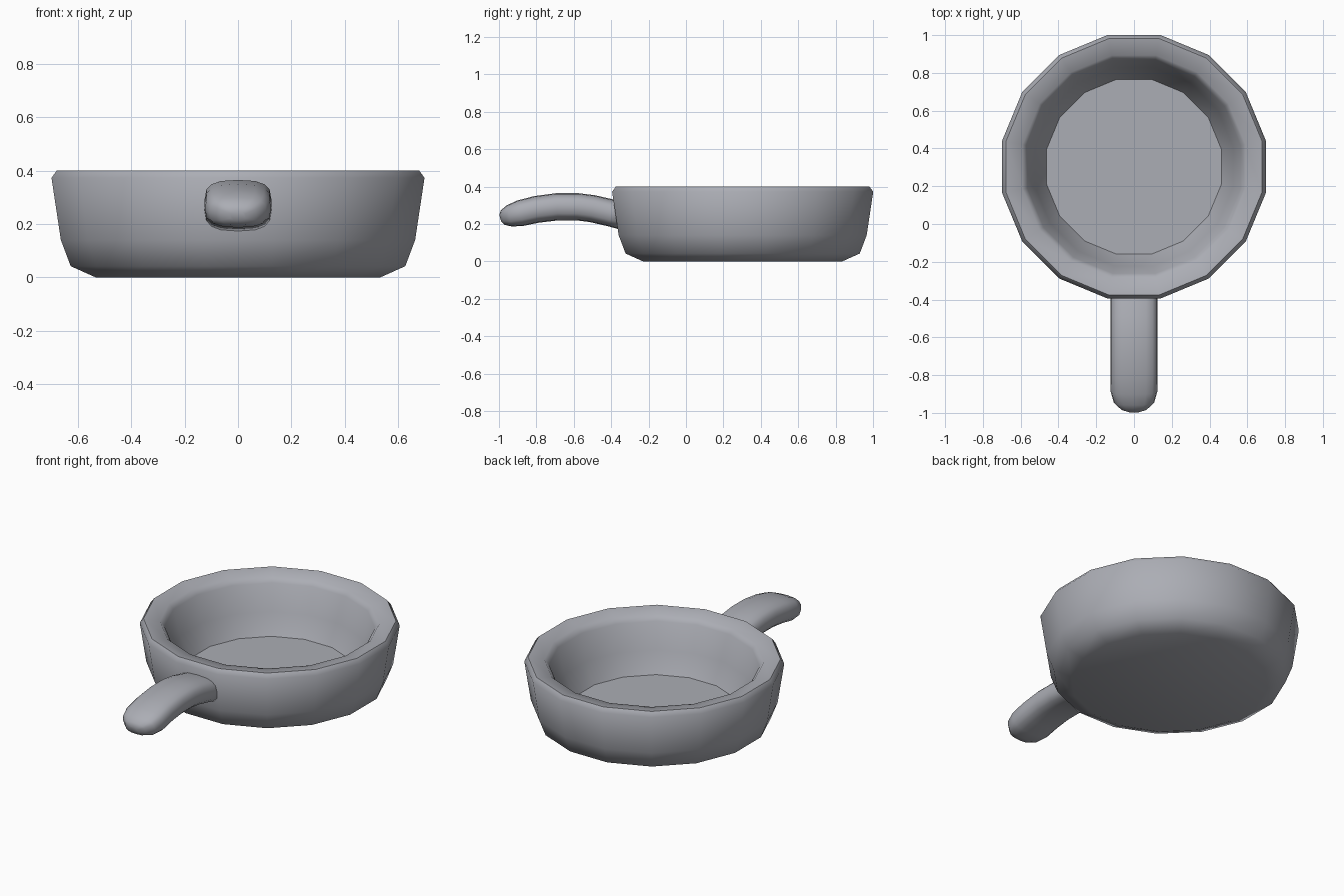
import bpy, bmesh, math
from mathutils import Vector

if "Cube" in bpy.data.objects:
    bpy.data.objects.remove(bpy.data.objects["Cube"])

metal = bpy.data.materials.new("grey_metal")
metal.diffuse_color = (0.41, 0.42, 0.46, 1)
metal.use_nodes = True
metal.node_tree.nodes["Principled BSDF"].inputs["Base Color"].default_value = metal.diffuse_color


def loft(name, rings, sharp=()):
    """Skin closed rings, cap both ends, shade smooth except the sharp rings."""
    bm = bmesh.new()
    rows = [[bm.verts.new(p) for p in ring] for ring in rings]
    n = len(rows[0])
    for a, b in zip(rows, rows[1:]):
        for i in range(n):
            j = (i + 1) % n
            bm.faces.new((a[i], a[j], b[j], b[i]))
    bm.faces.new(rows[0])
    bm.faces.new(rows[-1])
    bmesh.ops.recalc_face_normals(bm, faces=bm.faces[:])
    for f in bm.faces:
        f.smooth = True
    for k in sharp:
        for i in range(n):
            bm.edges.get((rows[k][i], rows[k][(i + 1) % n])).smooth = False
    mesh = bpy.data.meshes.new(name)
    bm.to_mesh(mesh)
    bm.free()
    mesh.materials.append(metal)
    obj = bpy.data.objects.new(name, mesh)
    bpy.context.collection.objects.link(obj)
    return obj


# Pan bowl: 16-sided revolve of (distance to flat, height), outside then inside
SIDES, CENTRE_Y = 16, 0.303
profile = [(0.532, 0), (0.626, 0.042), (0.663, 0.14), (0.698, 0.373), (0.678, 0.40),
           (0.59, 0.385), (0.565, 0.355), (0.525, 0.20), (0.463, 0.08)]


def pan_ring(apothem, z):
    r = apothem / math.cos(math.pi / SIDES)
    return [(r * math.cos((i + 0.5) * math.tau / SIDES),
             CENTRE_Y + r * math.sin((i + 0.5) * math.tau / SIDES), z) for i in range(SIDES)]


loft("pan_bowl", [pan_ring(a, z) for a, z in profile], sharp=(4, 8))

# Handle: rounded section swept along an arched path (y, z, half width, half height)
path = [(-0.32, 0.237, 0.125, 0.073), (-0.40, 0.259, 0.125, 0.073),
        (-0.50, 0.282, 0.125, 0.073), (-0.58, 0.292, 0.125, 0.073),
        (-0.69, 0.292, 0.125, 0.073), (-0.80, 0.278, 0.125, 0.072),
        (-0.885, 0.258, 0.124, 0.070), (-0.945, 0.243, 0.107, 0.058),
        (-0.98, 0.234, 0.068, 0.040), (-0.993, 0.230, 0.030, 0.018)]


def rounded(v):
    return math.copysign(abs(v) ** 0.7, v)


rings = []
for k, (y, z, w, h) in enumerate(path):
    a, b = path[max(k - 1, 0)], path[min(k + 1, len(path) - 1)]
    along = Vector((0, b[0] - a[0], b[1] - a[1])).normalized()
    up = Vector((1, 0, 0)).cross(along)
    rings.append([Vector((w * rounded(math.cos(t)), y, z)) + up * h * rounded(math.sin(t))
                  for t in (i * math.tau / 16 for i in range(16))])
loft("handle", rings)
